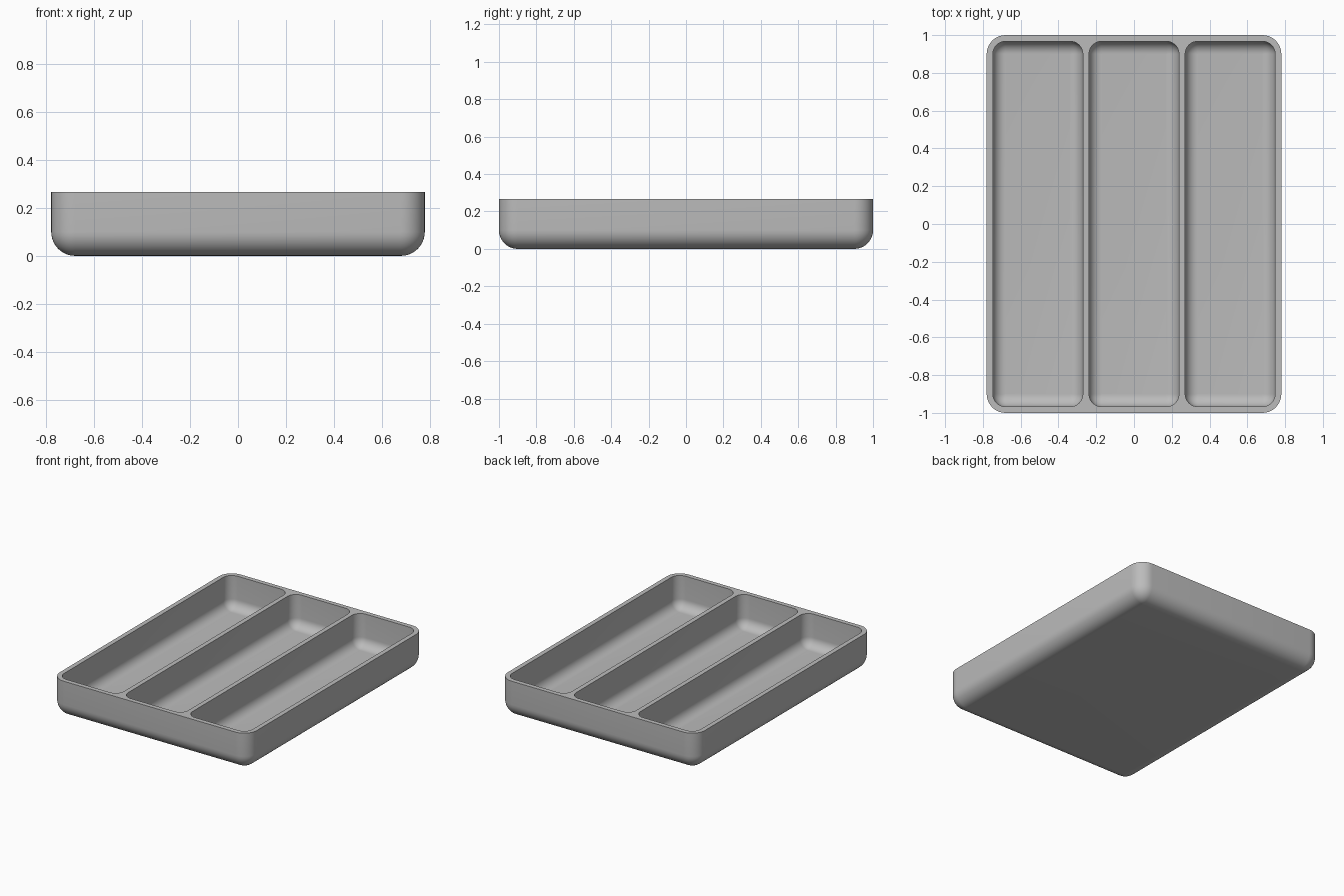
import bpy
import bmesh
from math import sin, cos, pi, radians
from mathutils import Vector

cube = bpy.data.objects.get("Cube")
if cube:
    bpy.data.objects.remove(cube, do_unlink=True)

STEPS = 10
HALF_X, HALF_Y, HEIGHT = 0.78, 1.0, 0.267
WALL = 0.033
POCKET_HALF = (HALF_X - 2 * WALL) / 3


def ring(bm, cx, hx, hy, radius, z):
    """Rounded rectangle of vertices."""
    verts = []
    for k, (sx, sy) in enumerate([(1, 1), (-1, 1), (-1, -1), (1, -1)]):
        for i in range(STEPS + 1):
            a = (k + i / STEPS) * pi / 2
            verts.append(bm.verts.new((cx + sx * (hx - radius) + radius * cos(a),
                                       sy * (hy - radius) + radius * sin(a), z)))
    return verts


def basin(bm, cx, hx, hy, corner, fillet, floor):
    """Open-topped shell with a filleted floor; returns its top edges."""
    rings = [ring(bm, cx, hx, hy, corner, HEIGHT)]
    for i in range(STEPS + 1):
        a = i / STEPS * pi / 2
        inset = fillet * (1 - cos(a))
        rings.append(ring(bm, cx, hx - inset, hy - inset,
                          max(corner - inset, 0.002),
                          floor + fillet * (1 - sin(a))))
    n = len(rings[0])
    for upper, lower in zip(rings, rings[1:]):
        for i in range(n):
            j = (i + 1) % n
            bm.faces.new((upper[i], upper[j], lower[j], lower[i]))
    bm.faces.new(rings[-1])
    top = rings[0]
    return [bm.edges.get((top[i], top[(i + 1) % n])) for i in range(n)]


bm = bmesh.new()

# Outer shell
rim = basin(bm, 0, HALF_X, HALF_Y, 0.1, 0.1, 0)

# Three long compartments
for column in (-1, 0, 1):
    rim += basin(bm, column * (2 * POCKET_HALF + WALL), POCKET_HALF,
                 HALF_Y - WALL, 0.067, 0.067, WALL)

# Flat rim and dividers joining the shells
bmesh.ops.triangle_fill(bm, edges=rim, use_beauty=True, normal=Vector((0, 0, 1)))
bmesh.ops.recalc_face_normals(bm, faces=bm.faces)

mesh = bpy.data.meshes.new("divided_tray")
bm.to_mesh(mesh)
bm.free()
tray = bpy.data.objects.new("divided_tray", mesh)
bpy.context.collection.objects.link(tray)

# Plain grey finish
colour = (0.5, 0.5, 0.5, 1)
grey = bpy.data.materials.new("plain grey")
grey.use_nodes = True
grey.diffuse_color = colour
grey.node_tree.nodes["Principled BSDF"].inputs["Base Color"].default_value = colour
mesh.materials.append(grey)

# Smooth fillets with a crisp rim
bpy.ops.object.select_all(action="DESELECT")
tray.select_set(True)
bpy.context.view_layer.objects.active = tray
bpy.ops.object.shade_smooth_by_angle(angle=radians(30))
